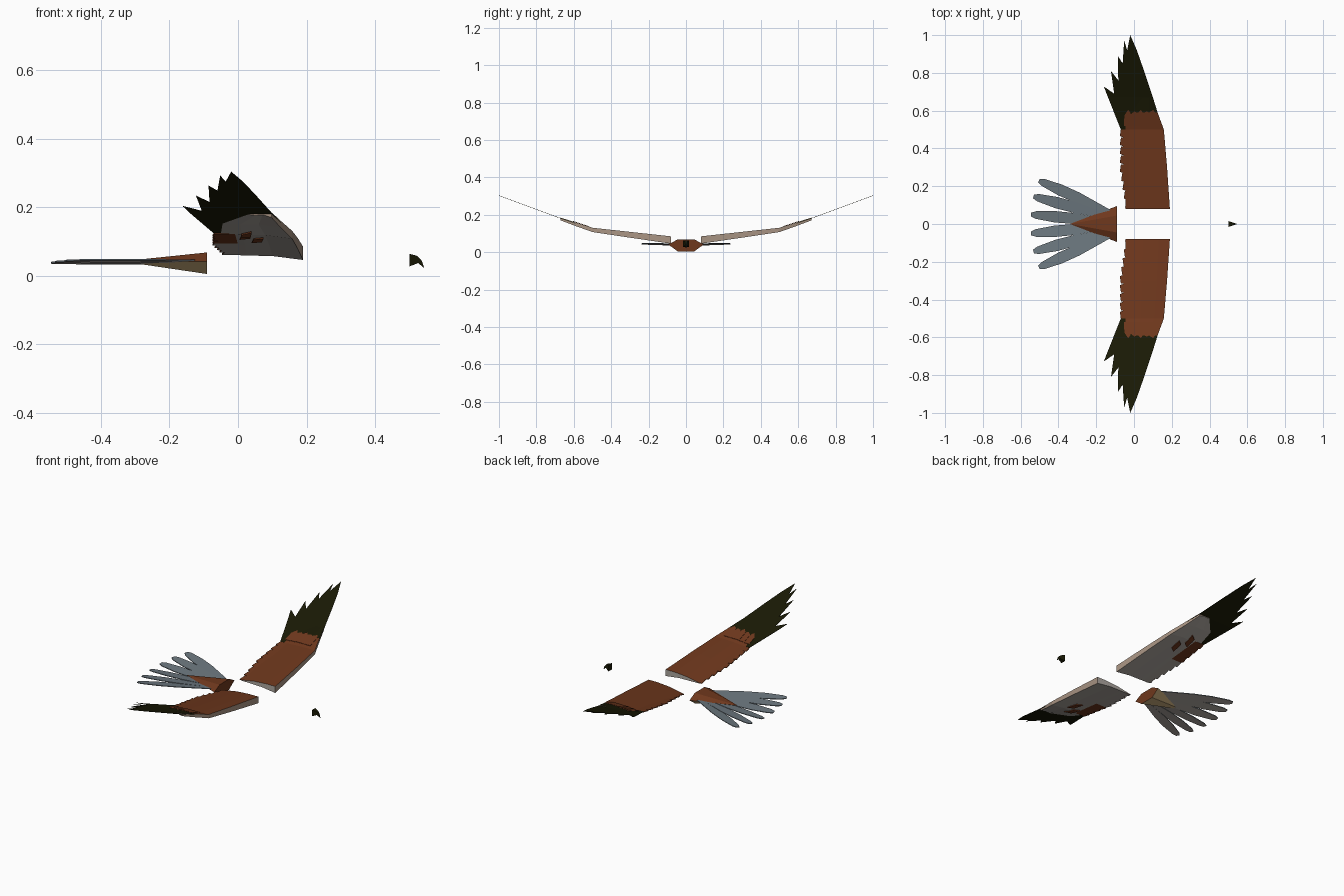
import bpy, bmesh, math
from mathutils import Vector

cube = bpy.data.objects.get("Cube")
if cube:
    bpy.data.objects.remove(cube, do_unlink=True)


def material(name, rgb):
    m = bpy.data.materials.new(name)
    m.use_nodes = True
    m.diffuse_color = (*rgb, 1)
    m.node_tree.nodes["Principled BSDF"].inputs["Base Color"].default_value = (*rgb, 1)
    return m


RUST = material("rust brown", (0.158, 0.039, 0.012))
DARK = material("dark olive", (0.010, 0.010, 0.0015))
GREY = material("pale warm grey", (0.42, 0.385, 0.35))
TAN = material("pale tan", (0.40, 0.30, 0.23))
GOLD = material("belly tan", (0.58, 0.41, 0.20))
SLATE = material("slate grey", (0.15, 0.185, 0.21))


def finish(name, bm, mats, rule=None):
    bmesh.ops.recalc_face_normals(bm, faces=bm.faces)
    bm.normal_update()
    if rule:
        for f in bm.faces:
            f.material_index = rule(f)
    me = bpy.data.meshes.new(name)
    bm.to_mesh(me)
    bm.free()
    for m in mats:
        me.materials.append(m)
    ob = bpy.data.objects.new(name, me)
    bpy.context.collection.objects.link(ob)
    return ob


def thicken(bm, thick):
    ext = bmesh.ops.extrude_face_region(bm, geom=bm.faces[:], use_keep_orig=True)
    for v in ext["geom"]:
        if isinstance(v, bmesh.types.BMVert):
            v.co.z += thick


def pale_below(f):
    return 1 if f.normal.z < -0.5 else 0


def wing_z(y):
    table = [(0.08, 0.061), (0.5, 0.121), (0.67, 0.178), (1.0, 0.30)]
    for (a, za), (b, zb) in zip(table, table[1:]):
        if y <= b:
            break
    return za + (zb - za) * (y - a) / (b - a)


def plate(name, outline, side, mats, lift=0.0, thick=0.003, rule=None):
    """Thin plate following the upward sweep of the wing."""
    bm = bmesh.new()
    bm.faces.new([bm.verts.new((x, y, 0)) for x, y in outline])
    for y in (0.5, 0.67):
        bmesh.ops.bisect_plane(bm, geom=bm.verts[:] + bm.edges[:] + bm.faces[:],
                               plane_co=(0, y, 0), plane_no=(0, 1, 0))
    for v in bm.verts:
        v.co.z = wing_z(v.co.y) + lift
    thicken(bm, thick)
    for v in bm.verts:
        v.co.y *= side
    return finish(name, bm, mats, rule)


def wing_panel(name, side):
    """Arched wing body: rust above, pale below, tan rim."""
    # y, leading x, trailing x, leading bottom z, leading top z
    stations = [(0.08, 0.19, -0.045, 0.046, 0.085), (0.3, 0.175, -0.045, 0.078, 0.109),
                (0.5, 0.158, -0.05, 0.108, 0.131), (0.59, 0.125, -0.045, 0.140, 0.160),
                (0.67, 0.098, 0.03, 0.170, 0.185)]
    bm = bmesh.new()
    rings = []
    for y, lead, trail, low, high in stations:
        zt = wing_z(y)
        at = lambda t, z: bm.verts.new((trail + (lead - trail) * t, y * side, z))
        rings.append([at(0, zt + 0.001), at(0.4, zt + (high - zt) * 0.75), at(0.75, high),
                      at(1, high), at(1, low), at(0.62, (low + zt) / 2 + 0.004), at(0.3, zt - 0.002)])
    n = len(rings[0])
    for a, b in zip(rings, rings[1:]):
        for i in range(n):
            bm.faces.new((a[i], a[(i + 1) % n], b[(i + 1) % n], b[i]))
    bm.faces.new(rings[0])
    bm.faces.new(rings[-1])

    def rule(f):
        c = f.calc_center_median()
        if f.normal.z > 0.5:
            return 3 if abs(c.y) > 0.59 else 0
        return 1 if f.normal.z < -0.6 or abs(c.y) < 0.09 else 2
    return finish(name, bm, (RUST, GREY, TAN, DARK), rule)


PRIMARIES = [(0.125, 0.59), (0.10, 0.67), (0.05, 0.82), (0.015, 0.92), (-0.02, 1.0),
             (-0.036, 0.92), (-0.052, 0.97), (-0.06, 0.85), (-0.086, 0.89),
             (-0.083, 0.76), (-0.122, 0.81), (-0.105, 0.69), (-0.16, 0.728),
             (-0.07, 0.50), (-0.045, 0.50), (-0.04, 0.58)]

for side, word in ((-1, "front"), (1, "back")):
    wing_panel(f"{word}_wing", side)
    plate(f"{word}_wing_primaries", PRIMARIES, side, [DARK], 0.002, 0.002)

    # saw-toothed flight feathers along the trailing edge
    count = 9
    for i in range(count):
        y0 = 0.08 + 0.425 * i / count
        y1 = y0 + 0.425 / count
        tip = -0.047 - 0.028 * min(1, i / 4)
        plate(f"{word}_wing_secondary_{i + 1}",
              [(0.02, y0), (tip + 0.02, y0), (tip, y0 + 0.008), (tip + 0.006, y1), (0.02, y1)],
              side, [RUST, GREY], -0.001, 0.004, None if i > 4 else pale_below)

    # ragged rust covert row overlapping the dark feathers
    for i in range(5):
        x = -0.035 + 0.033 * i
        plate(f"{word}_wing_covert_{i + 1}",
              [(x - 0.018, 0.52), (x + 0.016, 0.52), (x + 0.016, 0.59),
               (x + 0.004, 0.604 - 0.008 * (i % 2)), (x - 0.016, 0.575 + 0.004 * i)],
              side, [RUST], min(0.010, 0.004 + 0.003 * i), 0.002)

    # rust patches showing through underneath
    for i, (x, y) in enumerate(((0.055, 0.42), (0.02, 0.49))):
        plate(f"{word}_wing_under_patch_{i + 1}",
              [(x - 0.015, y - 0.04), (x + 0.015, y - 0.02), (x + 0.02, y + 0.05), (x - 0.01, y + 0.03)],
              side, [RUST], -0.009, 0.004)

    # tail feathers: narrow root, broad middle, blunt tip
    shape = [(0, 0.012), (0.45, 0.029), (0.7, 0.030), (0.94, 0.020), (1, 0.010)]
    for i, (tx, ty) in enumerate(((-0.545, 0.050), (-0.532, 0.146), (-0.503, 0.230))):
        root = Vector((-0.13, 0.012 + 0.026 * i, 0))
        end = Vector((tx, ty, 0))
        d = (end - root).normalized()
        across = Vector((-d.y, d.x, 0))
        bm = bmesh.new()
        verts = []
        for t, w in shape + [(t, -w) for t, w in reversed(shape)]:
            p = root.lerp(end, t) + across * w
            # each blade tilts a little so neighbours overlap cleanly
            verts.append(bm.verts.new((p.x, p.y * side, 0.036 + 0.003 * i - 0.1 * w)))
        bm.faces.new(verts)
        thicken(bm, 0.004)
        finish(f"{word}_tail_feather_{i + 1}", bm, [SLATE, GREY], pale_below)

# tail base: six-sided cone, rust above and on its end, tan below
bm = bmesh.new()
ring = [(0.095, 0.042), (0.045, 0.068), (-0.045, 0.068), (-0.095, 0.042), (-0.045, 0.005), (0.045, 0.005)]
ring = [bm.verts.new((-0.09, y, z)) for y, z in ring]
apex = bm.verts.new((-0.34, 0, 0.042))
for i, v in enumerate(ring):
    bm.faces.new((v, ring[(i + 1) % len(ring)], apex))
bm.faces.new(ring)
finish("tail_base", bm, (RUST, GOLD), lambda f: 1 if f.normal.z < -0.1 else 0)

# hooked beak, narrowing to its tip
bm = bmesh.new()
profile = [(0.50, 0.064), (0.523, 0.058), (0.537, 0.043), (0.544, 0.022), (0.526, 0.037), (0.50, 0.027)]
rows = []
for s in (-1, 1):
    rows.append([bm.verts.new((x, s * max(0.001, 0.016 * (0.545 - x) / 0.045), z)) for x, z in profile])
for r in rows:
    bm.faces.new(r)
for i in range(len(profile)):
    j = (i + 1) % len(profile)
    bm.faces.new((rows[0][i], rows[0][j], rows[1][j], rows[1][i]))
finish("beak", bm, [DARK])
